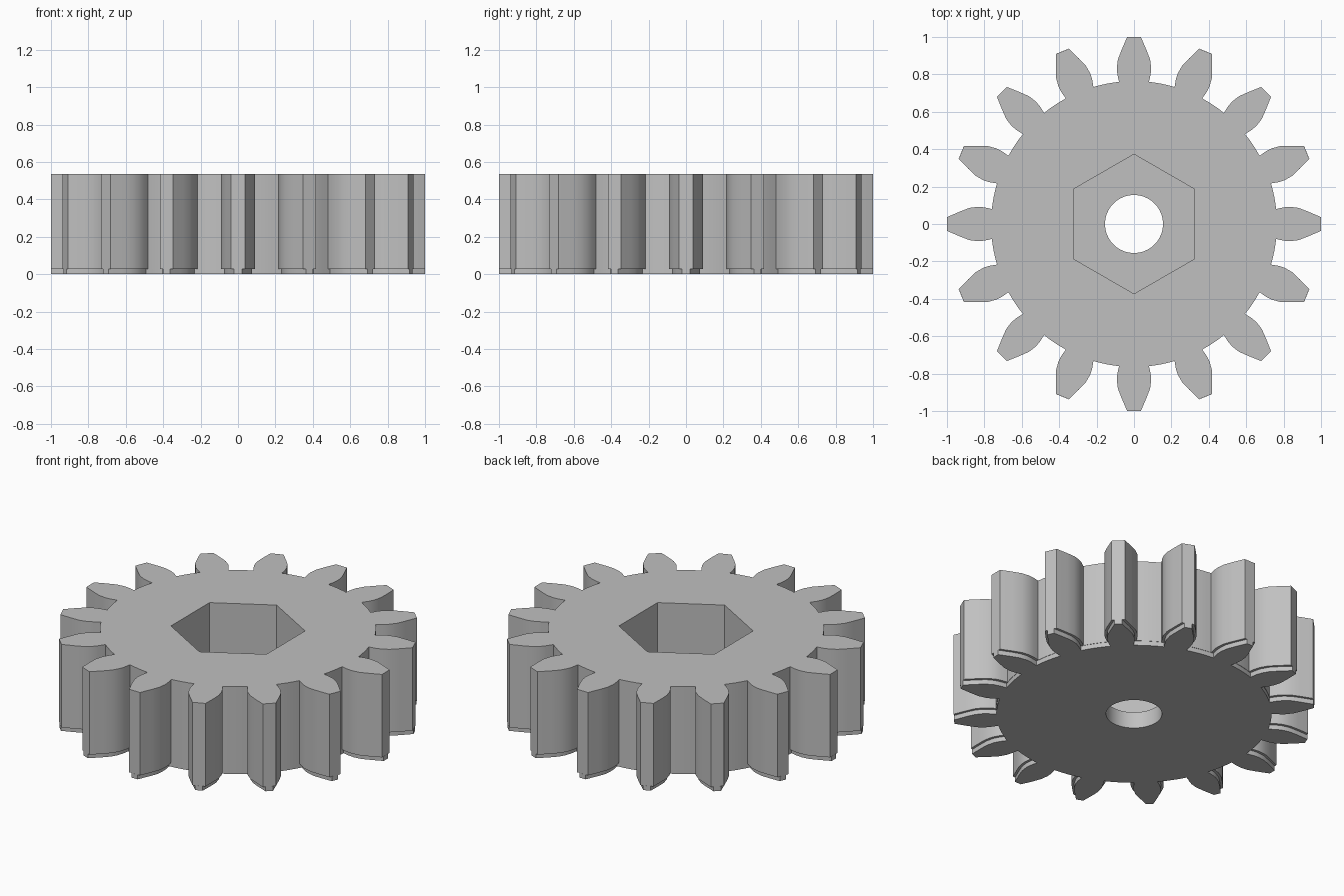
import bpy, bmesh
from math import pi, radians, sin, cos, atan2, hypot

cube = bpy.data.objects.get("Cube")
if cube:
    bpy.data.objects.remove(cube)

TEETH = 16
HEIGHT = 0.535
FOOT = 0.028      # height of the slightly narrower first layer
FLOOR = 0.10      # thickness left under the hexagonal pocket
# Half a tooth, root to tip: (half width, distance from the axis)
FLANK = [(0.08, 0.76), (0.089, 0.80), (0.092, 0.834), (0.086, 0.88),
         (0.067, 0.93), (0.037, 1.0)]

grey = bpy.data.materials.new("light grey")
grey.use_nodes = True
colour = (0.53, 0.53, 0.53, 1)
grey.diffuse_color = colour
grey.node_tree.nodes["Principled BSDF"].inputs["Base Color"].default_value = colour


def gear_outline(inset, root):
    """Counter-clockwise outline with every tooth flank drawn in by inset."""
    half = [(atan2(w - inset, r), hypot(w, r)) for w, r in FLANK]
    half[-1] = (half[-1][0], 1.0)
    half[0] = (half[0][0], root)
    pitch = 2 * pi / TEETH
    gap = pitch - 2 * half[0][0]
    tooth = [(-a, r) for a, r in half] + half[::-1]
    tooth += [(half[0][0] + gap * k / 4, root) for k in (1, 2, 3)]
    return [(r * cos(a + i * pitch), r * sin(a + i * pitch))
            for i in range(TEETH) for a, r in tooth]


def polygon(sides, radius, turn=0):
    return [(radius * cos(turn + 2 * pi * i / sides),
             radius * sin(turn + 2 * pi * i / sides)) for i in range(sides)]


def stack(name, layers):
    """Closed solid from matching outlines placed at rising heights."""
    bm = bmesh.new()
    rings = [[bm.verts.new((x, y, z)) for x, y in pts] for pts, z in layers]
    bm.faces.new(rings[0][::-1])
    bm.faces.new(rings[-1])
    for low, high in zip(rings, rings[1:]):
        for i in range(len(low)):
            j = (i + 1) % len(low)
            bm.faces.new((low[i], low[j], high[j], high[i]))
    bmesh.ops.recalc_face_normals(bm, faces=bm.faces)
    mesh = bpy.data.meshes.new(name)
    bm.to_mesh(mesh)
    bm.free()
    mesh.materials.append(grey)
    obj = bpy.data.objects.new(name, mesh)
    bpy.context.collection.objects.link(obj)
    return obj


# Toothed body with the narrower first layer
body = gear_outline(0, 0.764)
foot = gear_outline(0.016, 0.762)
gear = stack("gear", [(foot, 0), (foot, FOOT), (body, FOOT), (body, HEIGHT)])

# Hexagonal pocket from above and round shaft hole right through
hexagon = polygon(6, 0.373, pi / 2)
circle = polygon(64, 0.155)
cutters = [stack("pocket_cutter", [(hexagon, FLOOR), (hexagon, HEIGHT + 0.1)]),
           stack("shaft_hole_cutter", [(circle, -0.1), (circle, HEIGHT + 0.1)])]

bpy.ops.object.select_all(action='DESELECT')
gear.select_set(True)
bpy.context.view_layer.objects.active = gear
for cutter in cutters:
    cutter.hide_render = True
    cut = gear.modifiers.new(cutter.name, 'BOOLEAN')
    cut.operation = 'DIFFERENCE'
    cut.solver = 'EXACT'
    cut.object = cutter
    bpy.ops.object.modifier_apply(modifier=cut.name)
    bpy.data.objects.remove(cutter)

bpy.ops.object.shade_smooth_by_angle(angle=radians(30))
